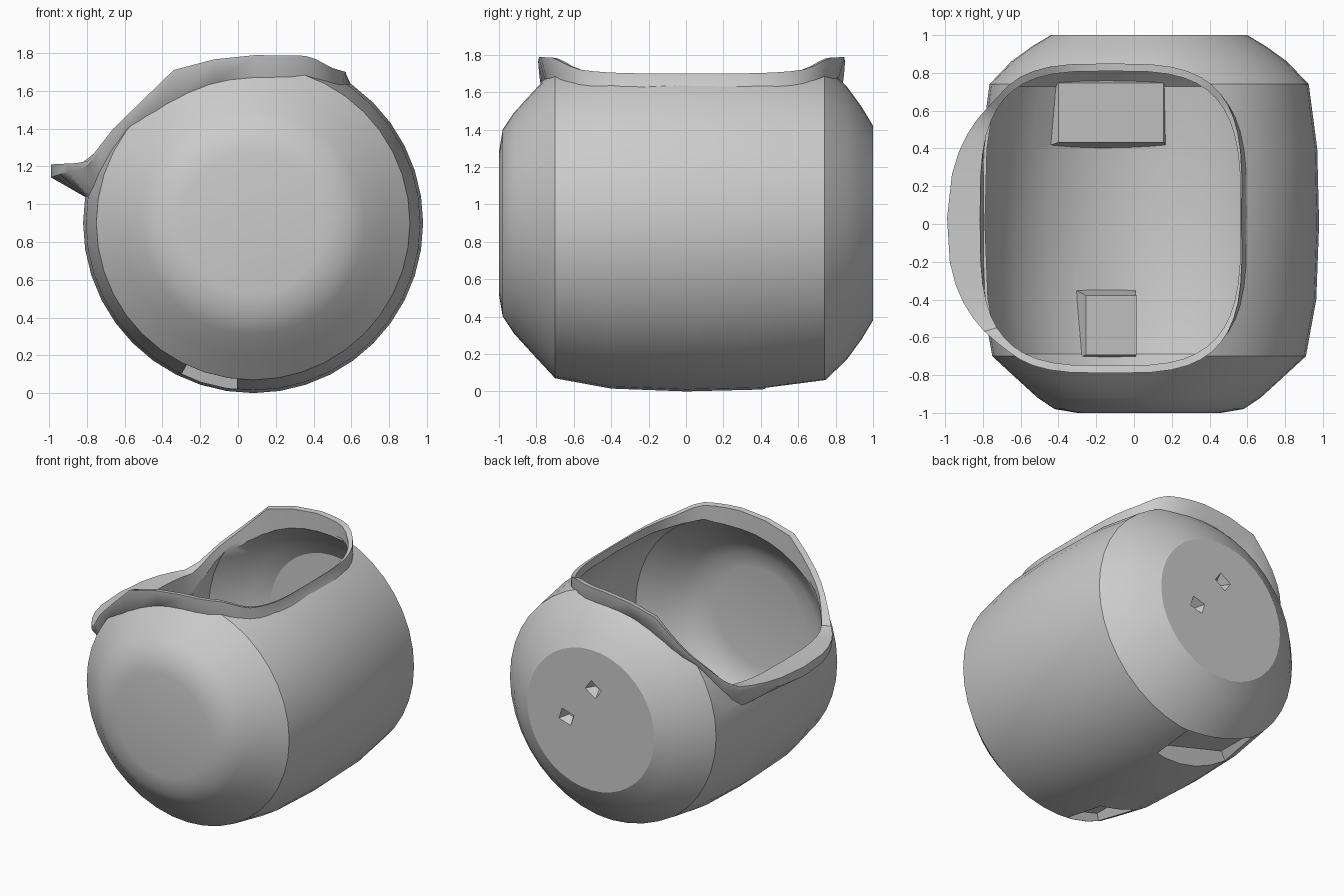
import bpy, bmesh, math
from mathutils import Matrix, Vector

if "Cube" in bpy.data.objects:
    bpy.data.objects.remove(bpy.data.objects["Cube"])

CX, CZ = 0.08, 0.9          # barrel axis, running along y
WALL = 0.015
PROFILE = [(-1, 0.38), (-0.98, 0.5), (-0.92, 0.59), (-0.82, 0.7), (-0.7, 0.83),
           (-0.4, 0.885), (0, 0.9), (0.4, 0.89), (0.74, 0.845), (0.86, 0.73),
           (0.94, 0.62), (1, 0.52)]
RIM_TOP = [(-1, 1.21), (-0.8, 1.22), (-0.66, 1.4), (-0.32, 1.73), (0, 1.79),
           (0.38, 1.785), (0.5, 1.72), (0.57, 1.7)]

grey = bpy.data.materials.new("clay grey")
grey.use_nodes = True
COLOUR = (0.6, 0.6, 0.6, 1)
grey.diffuse_color = COLOUR
grey.node_tree.nodes["Principled BSDF"].inputs["Base Color"].default_value = COLOUR


def interp(table, v):
    for (a, p), (b, q) in zip(table, table[1:]):
        if v <= b:
            return p + (q - p) * max(0, (v - a) / (b - a))
    return table[-1][1]


def add_object(name, bm):
    bmesh.ops.recalc_face_normals(bm, faces=bm.faces[:])
    mesh = bpy.data.meshes.new(name)
    bm.to_mesh(mesh)
    bm.free()
    mesh.materials.append(grey)
    obj = bpy.data.objects.new(name, mesh)
    bpy.context.collection.objects.link(obj)
    return obj


def loft(name, rings, capped=True, closed=False):
    bm = bmesh.new()
    loops = [[bm.verts.new(p) for p in ring] for ring in rings]
    pairs = list(zip(loops, loops[1:]))
    if closed:
        pairs.append((loops[-1], loops[0]))
    for a, b in pairs:
        for i in range(len(a)):
            j = (i + 1) % len(a)
            bm.faces.new((a[i], a[j], b[j], b[i]))
    if capped:
        bm.faces.new(loops[0])
        bm.faces.new(loops[-1])
    return add_object(name, bm)


def barrel(name, inset):
    rings = []
    for y, r in PROFILE:
        y *= 1 - inset
        r -= inset
        rings.append([(CX + r * math.cos(k * math.tau / 40), y,
                       CZ + r * math.sin(k * math.tau / 40)) for k in range(40)])
    return loft(name, rings)


def block(name, size, taper, matrix, grow=0.0):
    """Box whose top end is tapered."""
    bm = bmesh.new()
    bmesh.ops.create_cube(bm, size=1)
    w, d, h = (s + 2 * grow for s in size)
    for v in bm.verts:
        k = taper if v.co.z > 0 else 1
        v.co = Vector((v.co.x * w * k, v.co.y * d * k, v.co.z * h))
    bm.transform(matrix)
    return add_object(name, bm)


def subtract(obj, cutter):
    mod = obj.modifiers.new("cut", "BOOLEAN")
    mod.operation = "DIFFERENCE"
    mod.solver = "EXACT"
    mod.object = cutter
    bpy.context.view_layer.update()
    deps = bpy.context.evaluated_depsgraph_get()
    mesh = bpy.data.meshes.new_from_object(obj.evaluated_get(deps))
    obj.modifiers.clear()
    obj.data = mesh
    bpy.data.objects.remove(cutter)


def smooth(obj, degrees):
    bpy.ops.object.select_all(action="DESELECT")
    obj.select_set(True)
    bpy.context.view_layer.objects.active = obj
    bpy.ops.object.shade_smooth_by_angle(angle=math.radians(degrees))


def opening(t, grow=0.0):
    """Rounded rectangle of the mouth, seen from above."""
    c, s = math.cos(t), math.sin(t)
    x = -0.125 + (0.695 + grow) * math.copysign(abs(c) ** 0.6, c)
    y = 0.03 + (0.785 + grow) * math.copysign(abs(s) ** 0.6, s)
    return x, y


def surface_z(x, y, inset):
    r = interp(PROFILE, y) - inset
    return CZ + math.sqrt(max(r * r - (x - CX) ** 2, 0))


# Dents pressed through the thin wall: two in the floor, two in the back cap
tilt = Matrix.Translation((CX, 0, CZ)) @ Matrix.Rotation(0.27, 4, "Y")
dents = [((w, 0.39, 0.18), 0.75, tilt @ Matrix.Translation((0, y, -0.86)))
         for y, w in ((-0.535, 0.34), (0.59, 0.74))]
for x, z, turn in ((0.06, 1.13, 0.6), (0.28, 0.87, 0.3)):
    dents.append(((0.17, 0.14, 0.12), 0.2,
                  Matrix.Translation((x, 1, z)) @ Matrix.Rotation(math.pi / 2, 4, "X")
                  @ Matrix.Rotation(turn, 4, "Z")))

# Hollow barrel
body = barrel("barrel_body", 0)
void = barrel("void", WALL)
for size, taper, m in dents:
    subtract(void, block("bump", size, taper, m, WALL))
subtract(body, void)
for size, taper, m in dents:
    subtract(body, block("dent", size, taper, m))

# Mouth cut
STEPS = [k * math.tau / 48 for k in range(48)]
mouth = [opening(t) for t in STEPS]
subtract(body, loft("mouth", [[(x, y, z) for x, y in mouth] for z in (1.06, 2.2)]))
smooth(body, 30)

# Rim: outer foot, lip underside, outer edge, inner edge, inner foot
rings = [[], [], [], [], []]
for t in STEPS:
    x, y = opening(t, 0.03 * max(0, math.cos(t)))
    rings[0].append((max(x, -0.812), y, max(surface_z(x, y, 0.004), 1.04)))
    x, y = opening(t, 0.035 * abs(math.sin(t)))
    lip = 0.17 * max(0, 1 - (y / 0.66) ** 2) if x < -0.5 else 0
    top = interp(RIM_TOP, x - lip)
    rings[1].append((x - lip, y, top - 0.01 - 0.35 * lip))
    rings[2].append((x - lip, y, top))
    x, y = opening(t, -0.005)
    rings[3].append((x, y, top - 0.005))
    rings[4].append((max(x, -0.795), y, max(surface_z(x, y, WALL), 1.04)))
smooth(loft("mouth_rim", rings, capped=False, closed=True), 40)
